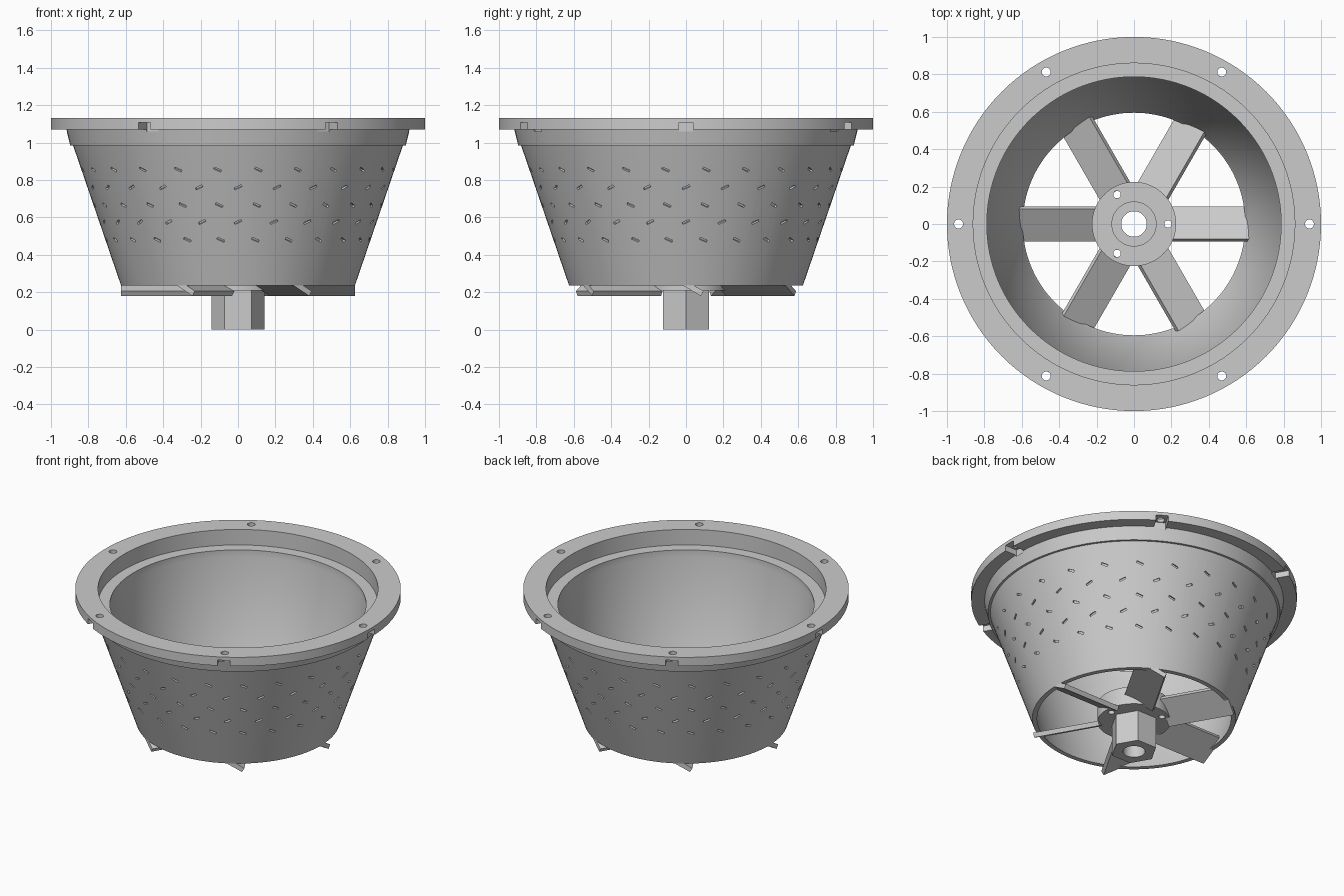
import bpy, bmesh, math
from math import sin, cos, pi, radians
from mathutils import Matrix

cube = bpy.data.objects.get("Cube")
if cube:
    bpy.data.objects.remove(cube, do_unlink=True)

grey = bpy.data.materials.new("plain grey")
grey.use_nodes = True
grey.diffuse_color = (0.6, 0.6, 0.6, 1)
grey.node_tree.nodes["Principled BSDF"].inputs["Base Color"].default_value = (0.6, 0.6, 0.6, 1)


def turn(angle):
    return Matrix.Rotation(angle, 4, 'Z')


def finish(bm, name):
    bmesh.ops.recalc_face_normals(bm, faces=bm.faces)
    mesh = bpy.data.meshes.new(name)
    bm.to_mesh(mesh)
    bm.free()
    mesh.materials.append(grey)
    obj = bpy.data.objects.new(name, mesh)
    bpy.context.collection.objects.link(obj)
    return obj


def lathe(name, profile, segs=128):
    """Turn a closed (radius, height) profile about z."""
    bm = bmesh.new()
    rings = []
    for i in range(segs):
        a = 2 * pi * i / segs
        rings.append([bm.verts.new((r * cos(a), r * sin(a), z)) for r, z in profile])
    n = len(profile)
    for i in range(segs):
        p, q = rings[i], rings[(i + 1) % segs]
        for j in range(n):
            k = (j + 1) % n
            bm.faces.new((p[j], q[j], q[k], p[k]))
    return finish(bm, name)


def add_prism(bm, r, z0, z1, segs, x=0, matrix=Matrix()):
    """Upright prism with one corner on +x."""
    rings = []
    for z in (z0, z1):
        pts = [(r * cos(2 * pi * i / segs), r * sin(2 * pi * i / segs), z) for i in range(segs)]
        rings.append([bm.verts.new(p) for p in pts])
    bm.faces.new(rings[0][::-1])
    bm.faces.new(rings[1])
    for i in range(segs):
        k = (i + 1) % segs
        bm.faces.new((rings[0][i], rings[0][k], rings[1][k], rings[1][i]))
    bmesh.ops.transform(bm, matrix=matrix @ Matrix.Translation((x, 0, 0)),
                        verts=rings[0] + rings[1])


def add_box(bm, size, matrix):
    bmesh.ops.create_cube(bm, size=1, matrix=matrix @ Matrix.Diagonal((*size, 1)))


def select_only(obj):
    bpy.ops.object.select_all(action='DESELECT')
    obj.select_set(True)
    bpy.context.view_layer.objects.active = obj


def cut(obj, bm):
    """Subtract the solids in bm from obj."""
    cutter = finish(bm, "cutter")
    cutter.hide_render = True
    mod = obj.modifiers.new("cut", 'BOOLEAN')
    mod.operation = 'DIFFERENCE'
    mod.solver = 'EXACT'
    mod.object = cutter
    select_only(obj)
    bpy.ops.object.modifier_apply(modifier=mod.name)
    bpy.data.objects.remove(cutter, do_unlink=True)


def smooth(obj):
    select_only(obj)
    bpy.ops.object.shade_smooth_by_angle(angle=radians(20))


# Tapered basket with a stepped seat and a flat flange
BOTTOM, SLOPE = 0.235, 0.343
basket = lathe("basket", [
    (0.625, BOTTOM), (0.882, 0.985), (0.897, 0.985), (0.918, 1.07),
    (1, 1.07), (1, 1.13), (0.86, 1.13), (0.86, 1.025),
    (0.787, 1.025), (0.787, 0.98), (0.605, 0.25), (0.595, BOTTOM)])

# Nut pockets under the flange, open to the outside, and their bolt holes
pockets, holes = bmesh.new(), bmesh.new()
for i in range(6):
    t = turn(i * pi / 3)
    add_box(pockets, (0.14, 0.075, 0.048), t @ Matrix.Translation((0.98, 0, 1.084)))
    add_prism(holes, 0.024, 1.085, 1.2, 20, 0.938, t)
cut(basket, pockets)
cut(basket, holes)

# Staggered rows of shallow slanted slots
slots = bmesh.new()
for row, z in enumerate((0.48, 0.575, 0.665, 0.76, 0.855)):
    radius = 0.625 + (z - BOTTOM) * SLOPE
    slant = radians(25 if row % 2 == 0 else -25)
    for i in range(24):
        place = (turn((i + 0.5 * (row % 2 == 0)) * pi / 12)
                 @ Matrix.Translation((0, -radius, z))
                 @ Matrix.Rotation(math.atan(SLOPE), 4, 'X')
                 @ Matrix.Rotation(slant, 4, 'Y'))
        add_box(slots, (0.042, 0.03, 0.012), place)
cut(basket, slots)
smooth(basket)

# Round hub with a recessed bore and three bolt holes
hub = lathe("hub", [(0.068, 0.21), (0.225, 0.21), (0.225, 0.33),
                    (0.118, 0.33), (0.118, 0.315), (0.068, 0.315)], 64)
holes = bmesh.new()
for i in range(3):
    add_prism(holes, 0.02, 0.1, 0.4, 20, 0.182, turn(i * 2 * pi / 3))
cut(hub, holes)
smooth(hub)

# Hexagonal drive shaft with a through bore
bm = bmesh.new()
add_prism(bm, 0.143, 0, 0.22, 6)
shaft = finish(bm, "hex_shaft")
bore = bmesh.new()
add_prism(bore, 0.068, -0.1, 0.4, 64)
cut(shaft, bore)
smooth(shaft)

# Six pitched blades joining the hub to the basket
for i in range(6):
    bm = bmesh.new()
    add_box(bm, (0.425, 0.2, 0.03), turn(i * pi / 3)
            @ Matrix.Translation((0.412, 0, 0.243))
            @ Matrix.Rotation(radians(-30), 4, 'X'))
    finish(bm, f"blade_{i + 1}")
